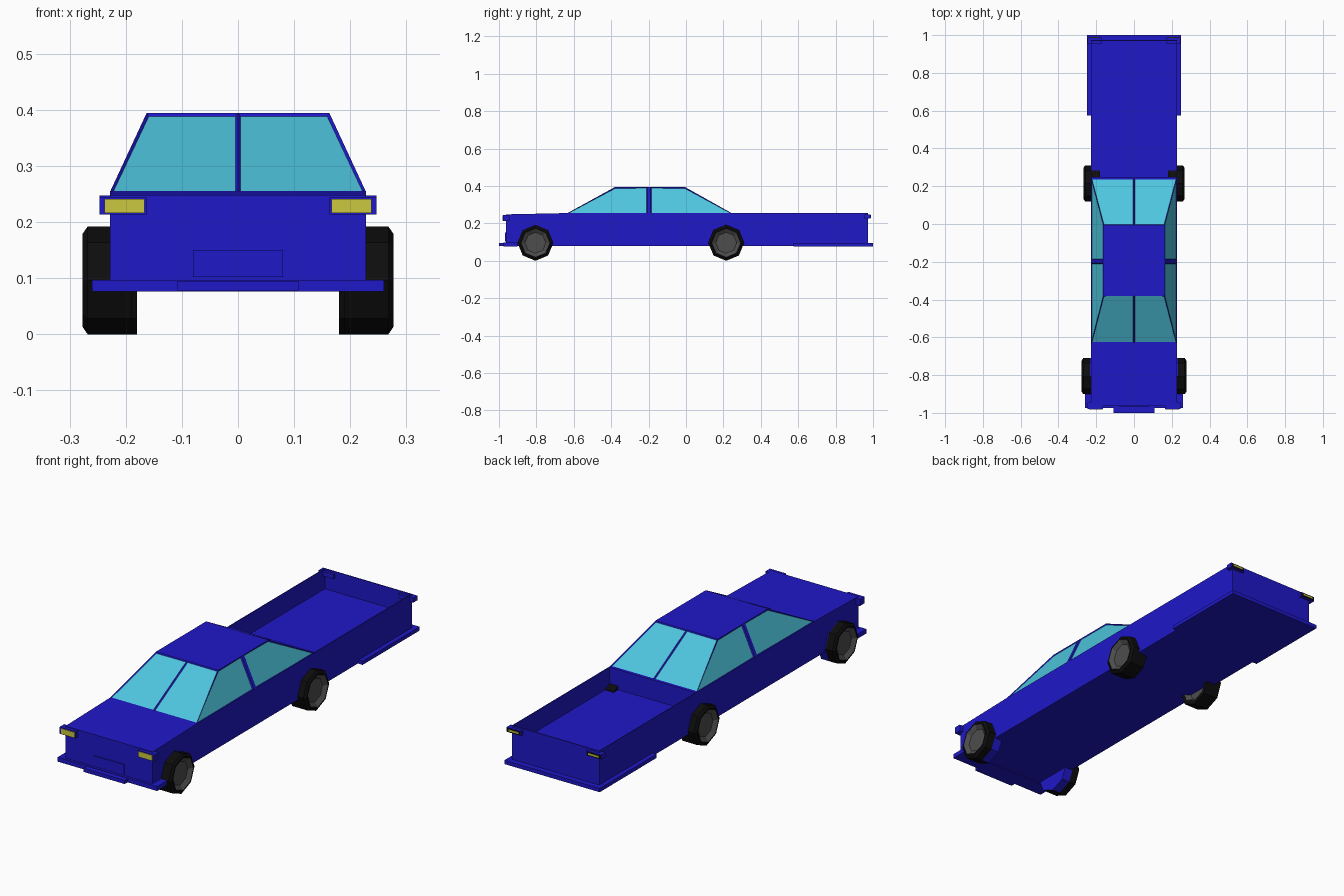
import bpy, bmesh, math
from mathutils import Vector

if "Cube" in bpy.data.objects:
    bpy.data.objects.remove(bpy.data.objects["Cube"])


def material(name, rgb):
    m = bpy.data.materials.new(name)
    m.diffuse_color = (*rgb, 1)
    m.use_nodes = True
    m.node_tree.nodes["Principled BSDF"].inputs["Base Color"].default_value = m.diffuse_color
    return m


BLUE = material("blue_paint", (0.014, 0.009, 0.58))
GLASS = material("glass", (0.076, 0.56, 0.73))
YELLOW = material("lamp_yellow", (0.6, 0.58, 0.05))
BLACK = material("rubber", (0.004, 0.004, 0.004))
GREY = material("hub_grey", (0.075, 0.075, 0.075))


def finish(bm, name, *mats):
    bmesh.ops.recalc_face_normals(bm, faces=bm.faces)
    me = bpy.data.meshes.new(name)
    bm.to_mesh(me)
    bm.free()
    for m in mats:
        me.materials.append(m)
    ob = bpy.data.objects.new(name, me)
    bpy.context.collection.objects.link(ob)
    return ob


def box(name, x, y, z, mat):
    bm = bmesh.new()
    bmesh.ops.create_cube(bm, size=1)
    for v in bm.verts:
        v.co = Vector([(a + b) / 2 + c * (b - a) for c, (a, b) in zip(v.co, (x, y, z))])
    return finish(bm, name, mat)


def mirrored_box(name, x, y, z, mat):
    box(name + "_right", x, y, z, mat)
    box(name + "_left", (-x[1], -x[0]), y, z, mat)


def body(name, profile, half):
    bm = bmesh.new()
    face = bm.faces.new([bm.verts.new((-half, y, z)) for y, z in profile])
    ext = bmesh.ops.extrude_face_region(bm, geom=[face])
    verts = [g for g in ext["geom"] if isinstance(g, bmesh.types.BMVert)]
    bmesh.ops.translate(bm, verts=verts, vec=(2 * half, 0, 0))
    return finish(bm, name, BLUE)


def wheel(name, side, y, shift, inner_blue):
    # lathe profile: (x, radius, material of the band that follows)
    rings = [(0.215, 0.060, 2), (0.190, 0.078, 0), (0.190, 0.096, 0),
             (0.232, 0.096, 0), (0.268, 0.096, 0), (0.277, 0.083, 0),
             (0.277, 0.077, 1), (0.262, 0.056, 1)]
    if inner_blue:
        rings[0] = (0.190, 0.060, 2)
    bm = bmesh.new()
    loops = []
    for x, r, _ in rings:
        loops.append([bm.verts.new((side * (x + shift), y + r * math.sin(k * math.pi / 4),
                                    0.096 + r * math.cos(k * math.pi / 4))) for k in range(8)])
    for i in range(len(rings) - 1):
        for k in range(8):
            n = (k + 1) % 8
            f = bm.faces.new((loops[i][k], loops[i][n], loops[i + 1][n], loops[i + 1][k]))
            f.material_index = rings[i][2]
            # painted inner back half of the front wheels
            if inner_blue and (i == 1 or (i == 2 and k < 4)):
                f.material_index = 2
    bm.faces.new(loops[0]).material_index = 2
    bm.faces.new(loops[-1]).material_index = 1
    return finish(bm, name, BLACK, GREY, BLUE if inner_blue else GREY)


# lower body with lowered load bed
body("lower_body", [(-0.963, 0.08), (-0.963, 0.248), (-0.63, 0.255), (0.25, 0.255),
                    (0.25, 0.16), (0.973, 0.16), (0.973, 0.08)], 0.228)
mirrored_box("bed_wall", (0.224, 0.228), (0.25, 0.973), (0.16, 0.255), BLUE)
box("tailgate", (-0.224, 0.224), (0.968, 0.973), (0.16, 0.255), BLUE)

# cabin: tapered block, split by pillars, with recessed panes
bm = bmesh.new()
bmesh.ops.create_cube(bm, size=2)
for v in bm.verts:
    top = v.co.z > 0
    yy = (-0.38, -0.005) if top else (-0.635, 0.245)
    v.co = Vector((v.co.x * (0.163 if top else 0.228), yy[v.co.y > 0], 0.394 if top else 0.254))
for co, no in (((0, 0, 0), (1, 0, 0)), ((0, -0.207, 0), (0, 1, 0)), ((0, -0.189, 0), (0, 1, 0))):
    bmesh.ops.bisect_plane(bm, geom=bm.verts[:] + bm.edges[:] + bm.faces[:],
                           plane_co=co, plane_no=no)
bmesh.ops.recalc_face_normals(bm, faces=bm.faces)
panes = [f for f in bm.faces if abs(f.normal.z) < 0.95 and f.calc_area() > 0.01]
bmesh.ops.inset_individual(bm, faces=panes, thickness=0.0065, depth=-0.004)
for f in panes:
    f.material_index = 1
finish(bm, "cabin", BLUE, GLASS)

# bumpers and front plate
box("front_bumper", (-0.26, 0.26), (-0.975, -0.90), (0.076, 0.097), BLUE)
box("front_bumper_centre", (-0.108, 0.108), (-1.0, -0.97), (0.078, 0.095), BLUE)
box("rear_bumper", (-0.249, 0.249), (0.575, 1.0), (0.077, 0.095), BLUE)
box("front_plate", (-0.08, 0.08), (-0.967, -0.955), (0.102, 0.15), BLUE)

# lamps
mirrored_box("headlight_housing", (0.163, 0.247), (-0.979, -0.945), (0.213, 0.245), BLUE)
mirrored_box("headlight", (0.167, 0.238), (-0.982, -0.975), (0.216, 0.241), YELLOW)
mirrored_box("tail_light_housing", (0.170, 0.247), (0.955, 0.986), (0.225, 0.247), BLUE)
mirrored_box("tail_light_surround", (0.174, 0.243), (0.98, 0.988), (0.228, 0.244), BLACK)
mirrored_box("tail_light", (0.182, 0.235), (0.985, 0.99), (0.232, 0.240), YELLOW)

# wheels
for side, label in ((1, "right"), (-1, "left")):
    wheel("front_wheel_" + label, side, -0.805, 0, True)
    wheel("rear_wheel_" + label, side, 0.215, -0.010, False)
